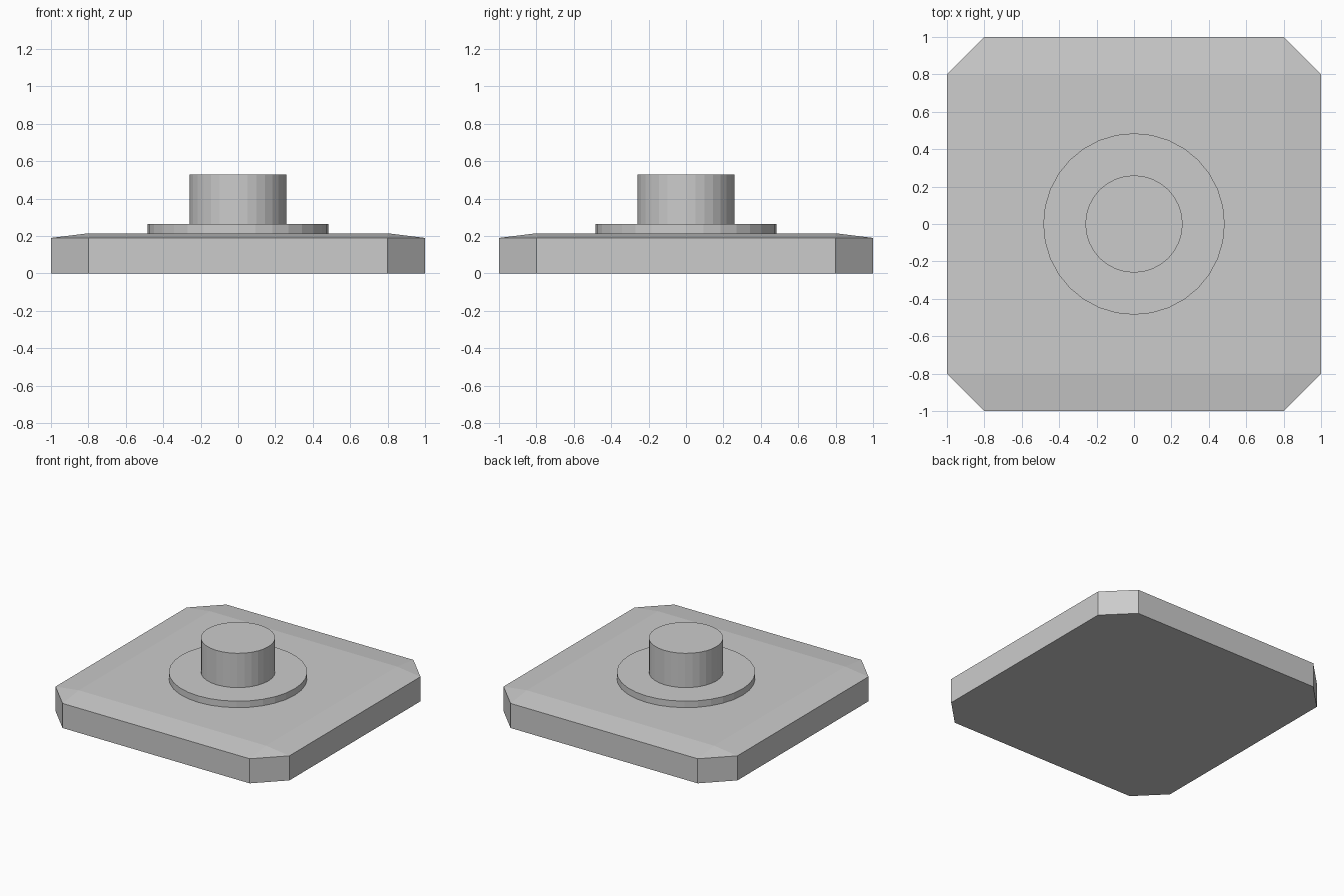
import bpy
import bmesh

cube = bpy.data.objects.get("Cube")
if cube:
    bpy.data.objects.remove(cube, do_unlink=True)

grey = bpy.data.materials.new("plain_grey")
grey.use_nodes = True
colour = (0.6, 0.6, 0.6, 1)
grey.diffuse_color = colour
grey.node_tree.nodes["Principled BSDF"].inputs["Base Color"].default_value = colour

HALF, INNER = 1.0, 0.8      # outer half width, and where the corner cuts start
RIM, TOP = 0.19, 0.215      # height of the outer edge and of the flat top


def add_object(name, bm):
    bmesh.ops.recalc_face_normals(bm, faces=bm.faces)
    mesh = bpy.data.meshes.new(name)
    bm.to_mesh(mesh)
    bm.free()
    mesh.materials.append(grey)
    obj = bpy.data.objects.new(name, mesh)
    bpy.context.collection.objects.link(obj)
    return obj


def disc(name, radius, bottom, top):
    bpy.ops.mesh.primitive_cylinder_add(vertices=32, radius=radius, depth=top - bottom,
                                        location=(0, 0, (bottom + top) / 2))
    obj = bpy.context.object
    obj.name = name
    obj.data.materials.append(grey)
    return obj


# Base plate: cut corners, with the top sloping gently down to the rim
bm = bmesh.new()
corners = [(1, -1), (1, 1), (-1, 1), (-1, -1)]
outline = []
for i, (sx, sy) in enumerate(corners):
    pair = [(sx * INNER, sy * HALF), (sx * HALF, sy * INNER)]
    outline += pair if i % 2 == 0 else pair[::-1]
low = [bm.verts.new((x, y, 0)) for x, y in outline]
rim = [bm.verts.new((x, y, RIM)) for x, y in outline]
flat = [bm.verts.new((sx * INNER, sy * INNER, TOP)) for sx, sy in corners]
bm.faces.new(low[::-1])
bm.faces.new(flat)
for i in range(8):
    j = (i + 1) % 8
    bm.faces.new((low[i], low[j], rim[j], rim[i]))
for i in range(4):
    a, b, c = 2 * i, 2 * i + 1, (2 * i + 2) % 8
    bm.faces.new((rim[a], rim[b], flat[i]))
    bm.faces.new((rim[b], rim[c], flat[(i + 1) % 4], flat[i]))
add_object("base_plate", bm)

# Round collar and post
disc("collar", 0.485, TOP, 0.265)
disc("post", 0.26, 0.265, 0.53)
